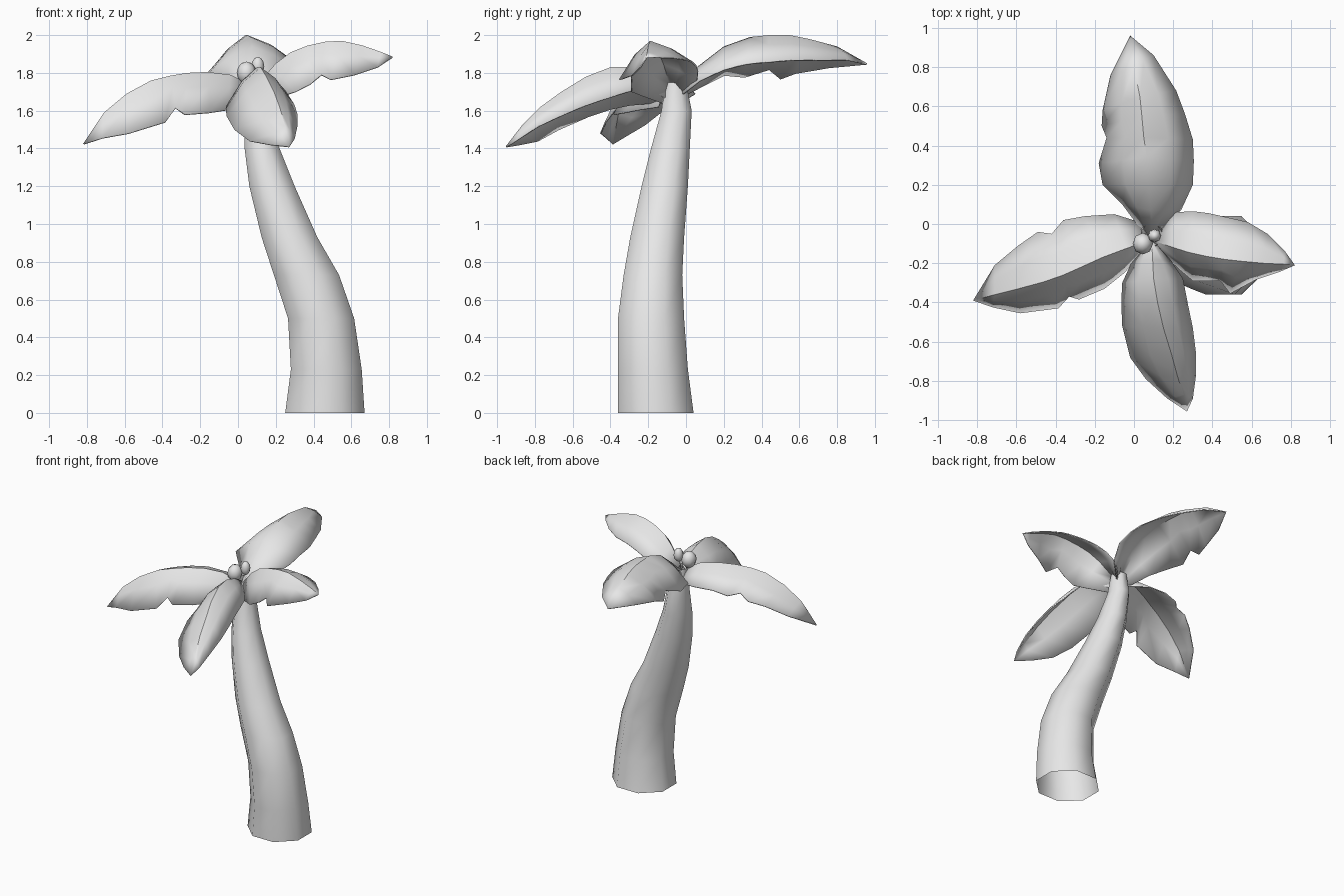
import bpy
import math
from mathutils import Vector

grey = bpy.data.materials.new("plain_grey")
grey.diffuse_color = (0.8, 0.8, 0.8, 1)


def make_mesh(name, verts, faces, angle):
    me = bpy.data.meshes.new(name)
    me.from_pydata(verts, [], faces)
    me.materials.append(grey)
    ob = bpy.data.objects.new(name, me)
    bpy.context.collection.objects.link(ob)
    bpy.ops.object.select_all(action='DESELECT')
    ob.select_set(True)
    bpy.context.view_layer.objects.active = ob
    bpy.ops.object.shade_smooth_by_angle(angle=math.radians(angle))
    return ob


# Trunk: open eight-sided tube; rings are z, x min, x max, y min, y max
rings = [
    (0.00, 0.25, 0.67, -0.36, 0.04),
    (0.23, 0.28, 0.655, -0.36, 0.01),
    (0.50, 0.265, 0.615, -0.36, -0.01),
    (0.73, 0.19, 0.535, -0.33, -0.02),
    (0.93, 0.125, 0.42, -0.295, -0.01),
    (1.20, 0.06, 0.30, -0.235, 0.01),
    (1.40, 0.035, 0.22, -0.185, 0.02),
    (1.60, 0.03, 0.165, -0.13, 0.03),
    (1.75, 0.04, 0.14, -0.11, 0.00),
]
SIDES = 8
verts, faces = [], []
for z, x0, x1, y0, y1 in rings:
    for k in range(SIDES):
        a = math.tau * (k + 0.5) / SIDES
        r = 0.5 / math.cos(math.pi / SIDES)
        verts.append(((x0 + x1) / 2 + (x1 - x0) * r * math.cos(a),
                      (y0 + y1) / 2 + (y1 - y0) * r * math.sin(a), z))
for i in range(len(rings) - 1):
    for k in range(SIDES):
        a, b = i * SIDES + k, i * SIDES + (k + 1) % SIDES
        faces.append((a, b, b + SIDES, a + SIDES))
make_mesh("trunk", verts, faces, 60)


# Fronds: arched blades, each row is one edge, midrib, other edge
def frond(name, edge_a, midrib, edge_b, tip):
    verts, faces = [], []
    for a, m, b in zip(edge_a, midrib, edge_b):
        a, m, b = Vector(a), Vector(m), Vector(b)
        lift = Vector((0, 0, 0.14))
        qa = a.lerp(m, 0.5) + lift * abs(m.z - a.z)
        qb = b.lerp(m, 0.5) + lift * abs(m.z - b.z)
        verts += [a, qa, m, qb, b]
    n = len(midrib)
    verts.append(Vector(tip))
    for i in range(n - 1):
        for k in range(4):
            v = i * 5 + k
            faces.append((v, v + 1, v + 6, v + 5))
    for k in range(4):
        faces.append(((n - 1) * 5 + k, (n - 1) * 5 + k + 1, n * 5))
    ob = make_mesh(name, verts, faces, 50)
    # make the upper side face up
    if sum(p.normal.z for p in ob.data.polygons) < 0:
        ob.data.flip_normals()
    mod = ob.modifiers.new("thickness", 'SOLIDIFY')
    mod.thickness = 0.008
    mod.offset = -1


frond("back_frond",
      [(0.05, -0.05, 1.66), (-0.06, 0.10, 1.74), (-0.16, 0.20, 1.79), (-0.18, 0.31, 1.78),
       (-0.14, 0.44, 1.82), (-0.165, 0.50, 1.77), (-0.16, 0.58, 1.80), (-0.12, 0.76, 1.83)],
      [(0.09, -0.06, 1.73), (0.085, 0.07, 1.84), (0.075, 0.20, 1.94), (0.065, 0.34, 1.99),
       (0.05, 0.44, 2.0), (0.04, 0.55, 2.0), (0.03, 0.65, 1.98), (0.00, 0.80, 1.94)],
      [(0.13, -0.03, 1.68), (0.24, 0.07, 1.76), (0.30, 0.20, 1.82), (0.305, 0.32, 1.85),
       (0.30, 0.43, 1.86), (0.26, 0.56, 1.87), (0.215, 0.68, 1.87), (0.10, 0.86, 1.87)],
      (-0.02, 0.96, 1.85))

frond("front_frond",
      [(0.05, -0.10, 1.64), (-0.01, -0.19, 1.64), (-0.06, -0.30, 1.63), (-0.065, -0.40, 1.61),
       (-0.06, -0.52, 1.57), (-0.02, -0.68, 1.50), (0.06, -0.79, 1.44), (0.17, -0.89, 1.42)],
      [(0.09, -0.09, 1.75), (0.095, -0.18, 1.80), (0.10, -0.28, 1.83), (0.12, -0.40, 1.83),
       (0.15, -0.53, 1.78), (0.19, -0.66, 1.70), (0.22, -0.77, 1.62), (0.25, -0.87, 1.52)],
      [(0.13, -0.11, 1.67), (0.19, -0.19, 1.71), (0.25, -0.28, 1.71), (0.275, -0.41, 1.67),
       (0.30, -0.53, 1.63), (0.315, -0.65, 1.58), (0.315, -0.78, 1.52), (0.30, -0.89, 1.45)],
      (0.27, -0.955, 1.41))

frond("left_frond",
      [(0.06, 0.00, 1.66), (-0.10, 0.05, 1.69), (-0.25, 0.04, 1.70), (-0.36, 0.02, 1.68),
       (-0.42, -0.05, 1.69), (-0.49, -0.04, 1.65), (-0.59, -0.11, 1.61), (-0.71, -0.21, 1.53)],
      [(0.06, -0.09, 1.74), (-0.04, -0.125, 1.79), (-0.16, -0.17, 1.805), (-0.27, -0.22, 1.80),
       (-0.36, -0.26, 1.785), (-0.46, -0.295, 1.76), (-0.59, -0.33, 1.69), (-0.71, -0.36, 1.59)],
      [(0.04, -0.15, 1.62), (-0.05, -0.25, 1.605), (-0.15, -0.33, 1.59), (-0.28, -0.385, 1.58),
       (-0.33, -0.37, 1.615), (-0.385, -0.43, 1.54), (-0.58, -0.455, 1.48), (-0.72, -0.425, 1.455)],
      (-0.82, -0.39, 1.425))

frond("right_frond",
      [(0.11, -0.03, 1.68), (0.21, 0.06, 1.76), (0.30, 0.065, 1.81), (0.38, 0.055, 1.84),
       (0.47, 0.035, 1.86), (0.58, 0.01, 1.87), (0.68, -0.05, 1.88), (0.77, -0.14, 1.885)],
      [(0.11, -0.09, 1.75), (0.20, -0.12, 1.85), (0.28, -0.145, 1.91), (0.37, -0.165, 1.945),
       (0.46, -0.18, 1.965), (0.55, -0.19, 1.97), (0.66, -0.20, 1.945), (0.76, -0.205, 1.91)],
      [(0.12, -0.13, 1.64), (0.24, -0.24, 1.68), (0.30, -0.29, 1.70), (0.38, -0.29, 1.74),
       (0.44, -0.29, 1.79), (0.49, -0.355, 1.765), (0.62, -0.285, 1.79), (0.74, -0.245, 1.83)],
      (0.82, -0.21, 1.885))

# Coconuts: small faceted nuts in the crown
for name, loc, size in [("large_coconut", (0.045, -0.10, 1.80), (0.052, 0.055, 0.06)),
                        ("small_coconut", (0.105, -0.06, 1.835), (0.034, 0.034, 0.05))]:
    bpy.ops.mesh.primitive_uv_sphere_add(segments=8, ring_count=6, location=loc)
    nut = bpy.context.object
    nut.name = name
    nut.scale = size
    nut.data.materials.append(grey)
    bpy.ops.object.shade_smooth_by_angle(angle=math.radians(60))
